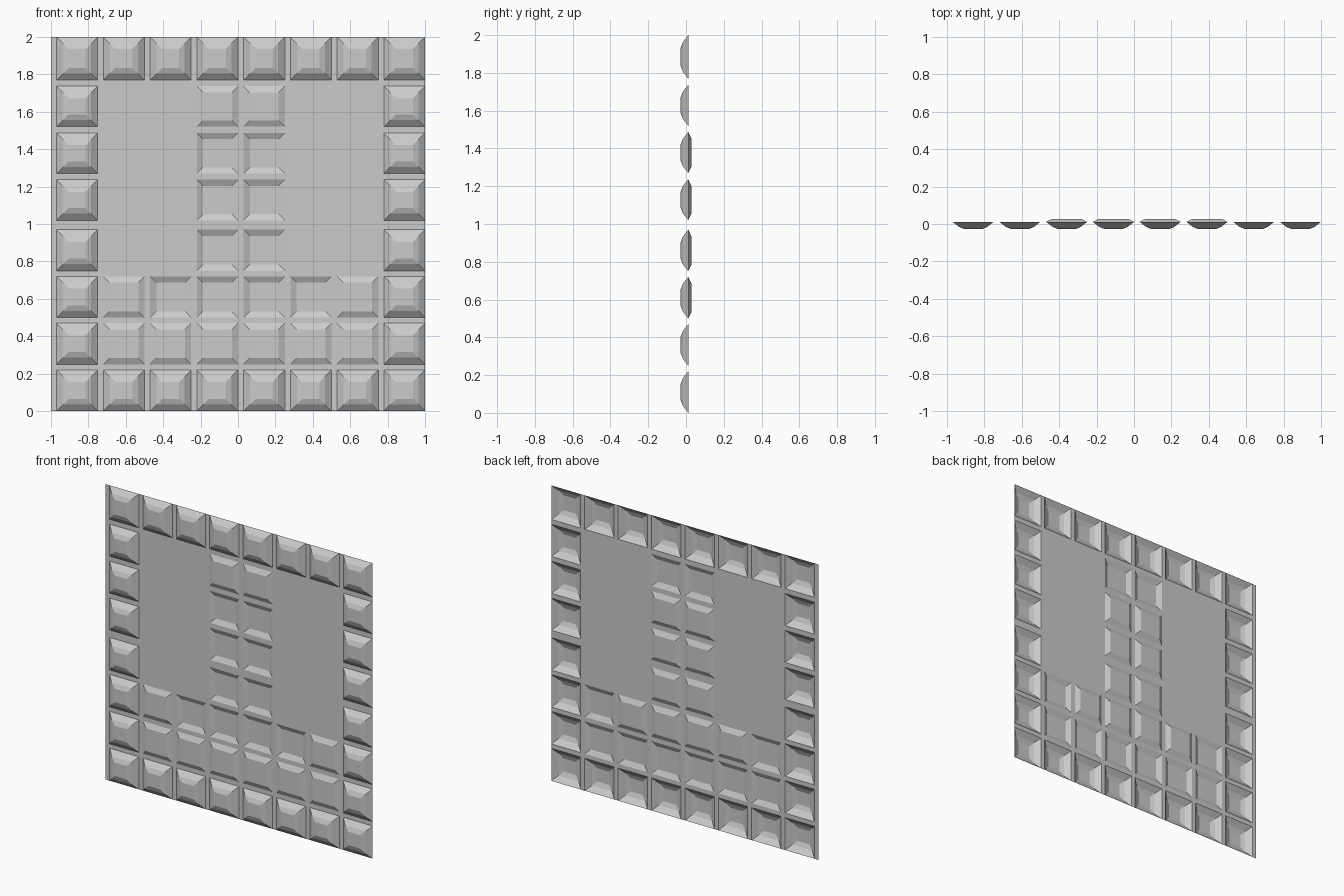
import bpy
import bmesh

if "Cube" in bpy.data.objects:
    bpy.data.objects.remove(bpy.data.objects["Cube"])

SHEET_Y = 0.012      # plane of the flat sheet
N = 8                # tiles per side

grey = bpy.data.materials.new("plain grey")
grey.diffuse_color = (0.6, 0.6, 0.6, 1.0)
grey.use_nodes = True
grey.node_tree.nodes["Principled BSDF"].inputs["Base Color"].default_value = grey.diffuse_color

# Tile spans across and up the sheet
cols = [(-0.97 + 0.25 * i, -0.75 + 0.25 * i) for i in range(N)]
rows = [(0.25 * j, 0.25 * j + 0.22) if j < 4 else (0.25 * j + 0.02, 0.25 * j + 0.237)
        for j in range(N)]
rows[-1] = (1.77, 2.0)
xs = [-1.0] + [v for c in cols for v in c]
zs = [v for r in rows for v in r]


def tile_kind(i, j):
    """Border tiles are tall, the inverted T pattern is dented, its rim is low."""
    if i in (0, N - 1) or j in (0, N - 1):
        return "tall"
    if j == 1:
        return "low"
    if j == 2:
        return "low" if i in (1, 6) else "dent"
    if i in (3, 4):
        return "low" if j == 6 else "dent"
    return "flat"


# Sheet divided into tiles and narrow joints
bm = bmesh.new()
verts = [[bm.verts.new((x, SHEET_Y, z)) for x in xs] for z in zs]
groups = {"tall": [], "low": [], "dent": [], "flat": []}
for b in range(len(zs) - 1):
    for a in range(len(xs) - 1):
        f = bm.faces.new((verts[b][a], verts[b][a + 1],
                          verts[b + 1][a + 1], verts[b + 1][a]))
        if a % 2 == 1 and b % 2 == 0:
            groups[tile_kind(a // 2, b // 2)].append(f)
bm.normal_update()


def step(faces, inset, depth):
    """Bevelled step: inset each face, then move it towards the front."""
    bmesh.ops.inset_individual(bm, faces=faces, thickness=inset, depth=0.0,
                               use_even_offset=True)
    for v in {v for f in faces for v in f.verts}:
        v.co.y -= depth


# Tall border tiles in two steps, low raised tiles, dented tiles
step(groups["tall"], 0.035, 0.028)
step(groups["tall"], 0.030, 0.012)
step(groups["low"], 0.033, 0.016)
step(groups["dent"], 0.033, -0.016)

mesh = bpy.data.meshes.new("tiled_panel")
bm.to_mesh(mesh)
bm.free()
mesh.materials.append(grey)
panel = bpy.data.objects.new("tiled_panel", mesh)
bpy.context.collection.objects.link(panel)
